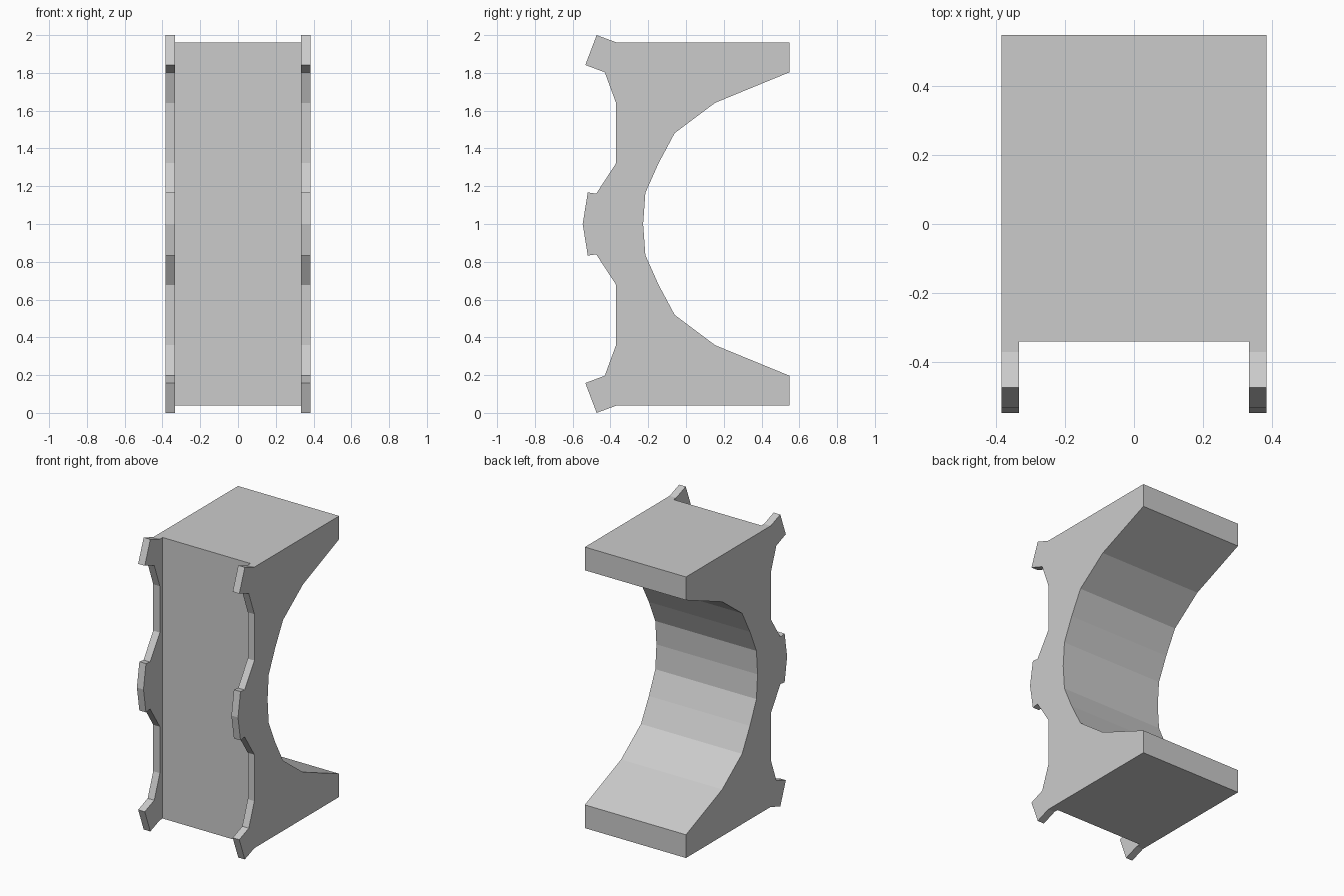
import bpy, bmesh

if "Cube" in bpy.data.objects:
    bpy.data.objects.remove(bpy.data.objects["Cube"])

HALF_W = 0.383      # half of the full width
RECESS_HALF_W = 0.333
RECESS_Y = -0.34    # front face between the two side flanges
MID_Z = 1.0

# Upper half of the side outline as (y, height above the middle)
FRONT_EDGE = [(-0.547, 0), (-0.52, 0.167), (-0.475, 0.161), (-0.37, 0.322),
              (-0.37, 0.64), (-0.43, 0.803), (-0.533, 0.842), (-0.473, 1.0),
              (-0.37, 0.962)]
ARCH_EDGE = [(0.547, 0.962), (0.547, 0.803), (0.155, 0.642), (-0.06, 0.481),
             (-0.145, 0.322), (-0.215, 0.165), (-0.227, 0)]


def extrude_outline(name, outline, half_width):
    """Solid made from a (y, z) outline spanning -half_width to half_width in x."""
    bm = bmesh.new()
    face = bm.faces.new([bm.verts.new((-half_width, y, z)) for y, z in outline])
    ext = bmesh.ops.extrude_face_region(bm, geom=[face])
    moved = [g for g in ext["geom"] if isinstance(g, bmesh.types.BMVert)]
    bmesh.ops.translate(bm, verts=moved, vec=(2 * half_width, 0, 0))
    bmesh.ops.recalc_face_normals(bm, faces=bm.faces)
    mesh = bpy.data.meshes.new(name)
    bm.to_mesh(mesh)
    bm.free()
    obj = bpy.data.objects.new(name, mesh)
    bpy.context.collection.objects.link(obj)
    return obj


# Arched block: mirror the half outline about the middle height
upper = FRONT_EDGE + ARCH_EDGE
outline = [(y, MID_Z + h) for y, h in upper]
outline += [(y, MID_Z - h) for y, h in reversed(upper[1:-1])]
block = extrude_outline("arched_block", outline, HALF_W)

# Recess between the front flanges
cutter = extrude_outline("recess_cutter",
                         [(-1, -0.5), (RECESS_Y, -0.5), (RECESS_Y, 2.5), (-1, 2.5)],
                         RECESS_HALF_W)
cutter.hide_render = True
mod = block.modifiers.new("front_recess", 'BOOLEAN')
mod.operation = 'DIFFERENCE'
mod.solver = 'EXACT'
mod.object = cutter
bpy.context.view_layer.objects.active = block
bpy.ops.object.modifier_apply(modifier=mod.name)
bpy.data.objects.remove(cutter)
